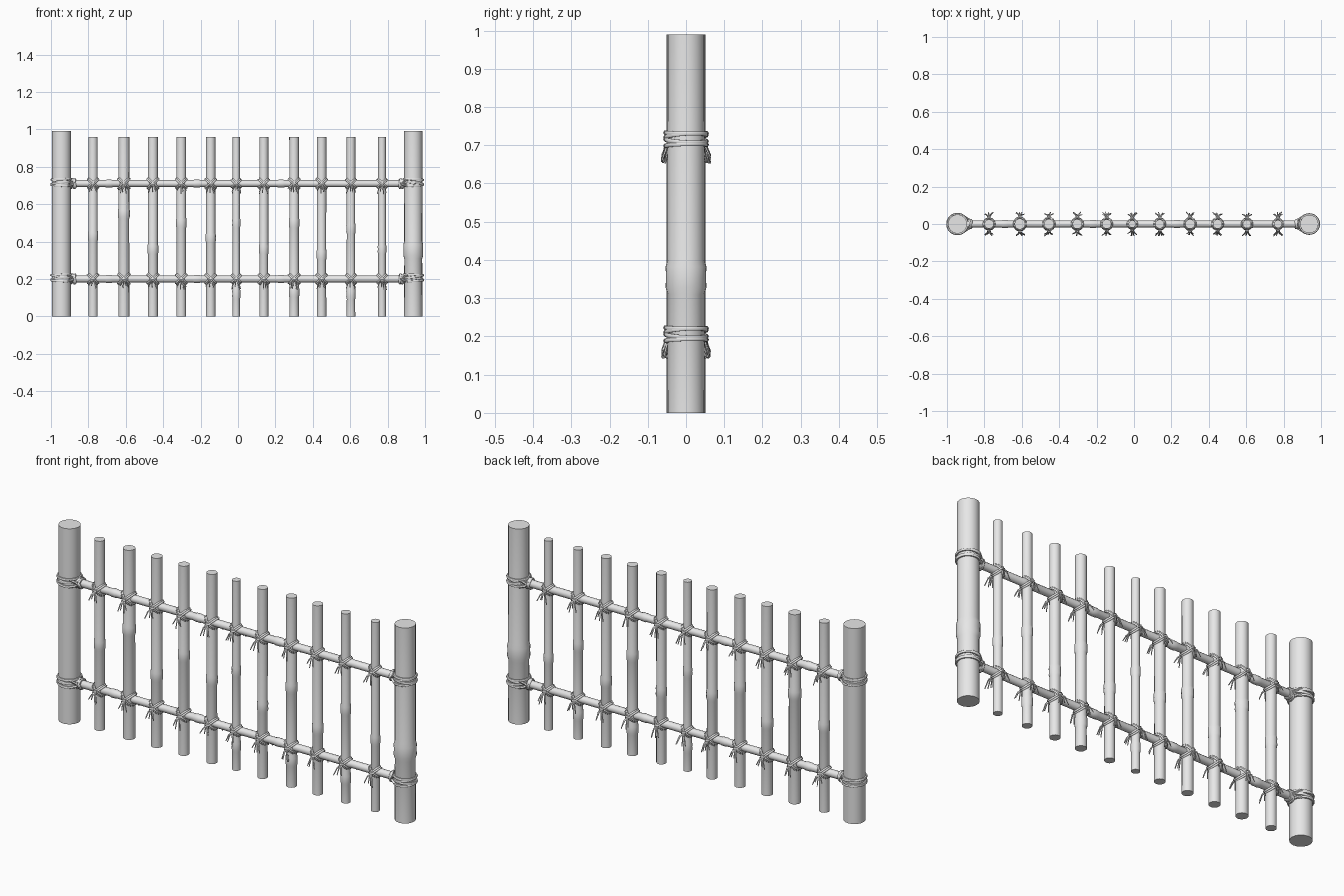
import bpy, bmesh, math, random
from mathutils import Vector, Matrix

if "Cube" in bpy.data.objects:
    bpy.data.objects.remove(bpy.data.objects["Cube"])

random.seed(4)
mat = bpy.data.materials.new("weathered grey bamboo")
mat.diffuse_color = (0.8, 0.8, 0.8, 1)
mat.use_nodes = True
mat.node_tree.nodes["Principled BSDF"].inputs["Base Color"].default_value = mat.diffuse_color


def finish(ob, angle=40):
    ob.data.materials.clear()
    ob.data.materials.append(mat)
    bpy.ops.object.select_all(action='DESELECT')
    ob.select_set(True)
    bpy.context.view_layer.objects.active = ob
    bpy.ops.object.shade_smooth_by_angle(angle=math.radians(angle))


def cane(name, length, radius, nodes, sides, matrix, bulge=1.12, half=0.02):
    """Capped bamboo cane along local z, swelling at each node height."""
    prof = [(0, 1.0)]
    for n in sorted(nodes):
        prof += [(n - half * 1.7, 0.98), (n - half, bulge), (n, bulge * 0.98),
                 (n + half, bulge), (n + half * 1.7, 0.99)]
    prof.append((length, 1.0))
    bm = bmesh.new()
    rings = []
    for z, s in prof:
        rings.append([bm.verts.new((radius * s * math.cos(a), radius * s * math.sin(a), z))
                      for a in (math.tau * i / sides for i in range(sides))])
    for r0, r1 in zip(rings, rings[1:]):
        for i in range(sides):
            j = (i + 1) % sides
            bm.faces.new((r0[i], r0[j], r1[j], r1[i]))
    bm.faces.new(rings[0][::-1])
    bm.faces.new(rings[-1])
    bm.transform(matrix)
    me = bpy.data.meshes.new(name)
    bm.to_mesh(me)
    bm.free()
    ob = bpy.data.objects.new(name, me)
    bpy.context.collection.objects.link(ob)
    finish(ob)


def ropes(name, strands):
    """Each strand is (points, closed, thickness, end taper)."""
    cu = bpy.data.curves.new(name + "_path", 'CURVE')
    cu.dimensions = '3D'
    cu.bevel_depth = 1.0
    cu.bevel_resolution = 1
    cu.use_fill_caps = True
    for pts, closed, thick, taper in strands:
        sp = cu.splines.new('POLY')
        sp.points.add(len(pts) - 1)
        sp.use_cyclic_u = closed
        for i, (p, co) in enumerate(zip(sp.points, pts)):
            p.co = (*co, 1)
            p.radius = thick * (1 + (taper - 1) * i / (len(pts) - 1))
    tmp = bpy.data.objects.new(name + "_path", cu)
    bpy.context.collection.objects.link(tmp)
    bpy.context.view_layer.update()
    dg = bpy.context.evaluated_depsgraph_get()
    me = bpy.data.meshes.new_from_object(tmp.evaluated_get(dg))
    bpy.data.objects.remove(tmp)
    ob = bpy.data.objects.new(name, me)
    bpy.context.collection.objects.link(ob)
    finish(ob, 60)


def loop(center, u, v, a, b, n=16):
    """Closed ellipse in the plane of u and v."""
    c, u, v = Vector(center), Vector(u).normalized(), Vector(v).normalized()
    return [c + u * a * math.cos(t) + v * b * math.sin(t)
            for t in (math.tau * i / n for i in range(n))]


posts = [("left_post", -0.944, 0.051, []), ("right_post", 0.937, 0.049, [0.355])]
rails = [("lower_rail", 0.20), ("upper_rail", 0.71)]
slat_x = [-0.775, -0.61, -0.455, -0.303, -0.146, -0.009, 0.138, 0.30, 0.447, 0.604, 0.77]
slat_r = [0.025, 0.029, 0.027, 0.026, 0.025, 0.020, 0.024, 0.026, 0.025, 0.023, 0.021]
slat_nodes = [[0.43], [0.55], [0.36], [0.5], [0.42], [0.12, 0.5], [0.36],
              [0.13, 0.5], [0.33], [0.12, 0.47], [0.36]]

# End posts
for name, x, r, nodes in posts:
    cane(name, 0.99, r, nodes, 20, Matrix.Translation((x, 0, 0)), 1.09, 0.027)

# Upright slats
for i, (x, r, nodes) in enumerate(zip(slat_x, slat_r, slat_nodes)):
    cane(f"slat_{i + 1}", 0.96, r, nodes, 14, Matrix.Translation((x, 0, 0)), 1.1, 0.016)

# Horizontal rails
for name, z in rails:
    m = Matrix.Translation((-0.93, 0, z)) @ Matrix.Rotation(math.pi / 2, 4, 'Y')
    cane(name, 1.86, 0.019, [0.24, 0.71, 1.16, 1.55], 12, m, 1.12, 0.012)

# Cross lashings with loose tails on the front and back of every crossing
for rname, z in rails:
    for i, (x, r) in enumerate(zip(slat_x, slat_r)):
        strands = []
        for s in (-1, 1):
            for k in (-0.004, 0.004):
                d = Vector((s, 0, 0.95))
                off = Vector((-s, 0, 1)).normalized() * k
                strands.append((loop(Vector((x, 0, z)) + off, d, (0, 1, 0),
                                     0.013 + r * 0.95, r + 0.006), True, 0.0045, 1))
        for side in (-1, 1):
            y = side * (r + 0.009)
            # small knot
            strands.append(([(x - 0.008, y, z), (x, y + side * 0.004, z),
                             (x + 0.008, y, z)], False, 0.007, 1))
            # tails
            for dx in (-0.022, -0.006, 0.012, 0.022):
                dx += random.uniform(-0.004, 0.004)
                drop = random.uniform(0.035, 0.058)
                out = side * random.uniform(0.050, 0.064)
                strands.append(([(x, y, z), (x + dx * 0.5, (y + out) / 2 + side * 0.004, z - 0.014),
                                 (x + dx, out, z - drop)], False, 0.004, 0.55))
        ropes(f"{rname}_lashing_{i + 1}", strands)

# Rope wraps holding the rail ends to the posts
for rname, z in rails:
    for pname, x, r, _ in posts:
        s = 1 if x < 0 else -1
        strands = []
        for h, tilt in ((-0.010, 0.06), (0.003, -0.10), (0.014, 0.12), (0.022, -0.03)):
            strands.append((loop((x, 0, z + h), (1, 0, -s * tilt), (0, 1, tilt * 0.5),
                                 r + 0.003, r + 0.003, 24), True, 0.006, 1))
        # turns around the rail beside the post
        for d, lean in ((0.006, 0.2), (0.014, -0.3), (0.020, 0.1)):
            strands.append((loop((x + s * (r + d), 0, z), (lean, 1, 0), (lean, 0, 1),
                                 0.022, 0.024), True, 0.006, 1))
        # diagonal strands from the post wrap to the rail
        for side in (-1, 1):
            for v in (-1, 1):
                strands.append(([(x + s * r * 0.6, side * r * 0.87, z + 0.005 + v * 0.018),
                                 (x + s * (r + 0.004), side * 0.028, z + v * 0.008),
                                 (x + s * (r + 0.022), side * 0.018, z - v * 0.014)],
                                False, 0.006, 0.9))
        ropes(f"{pname}_{rname}_wrap", strands)
